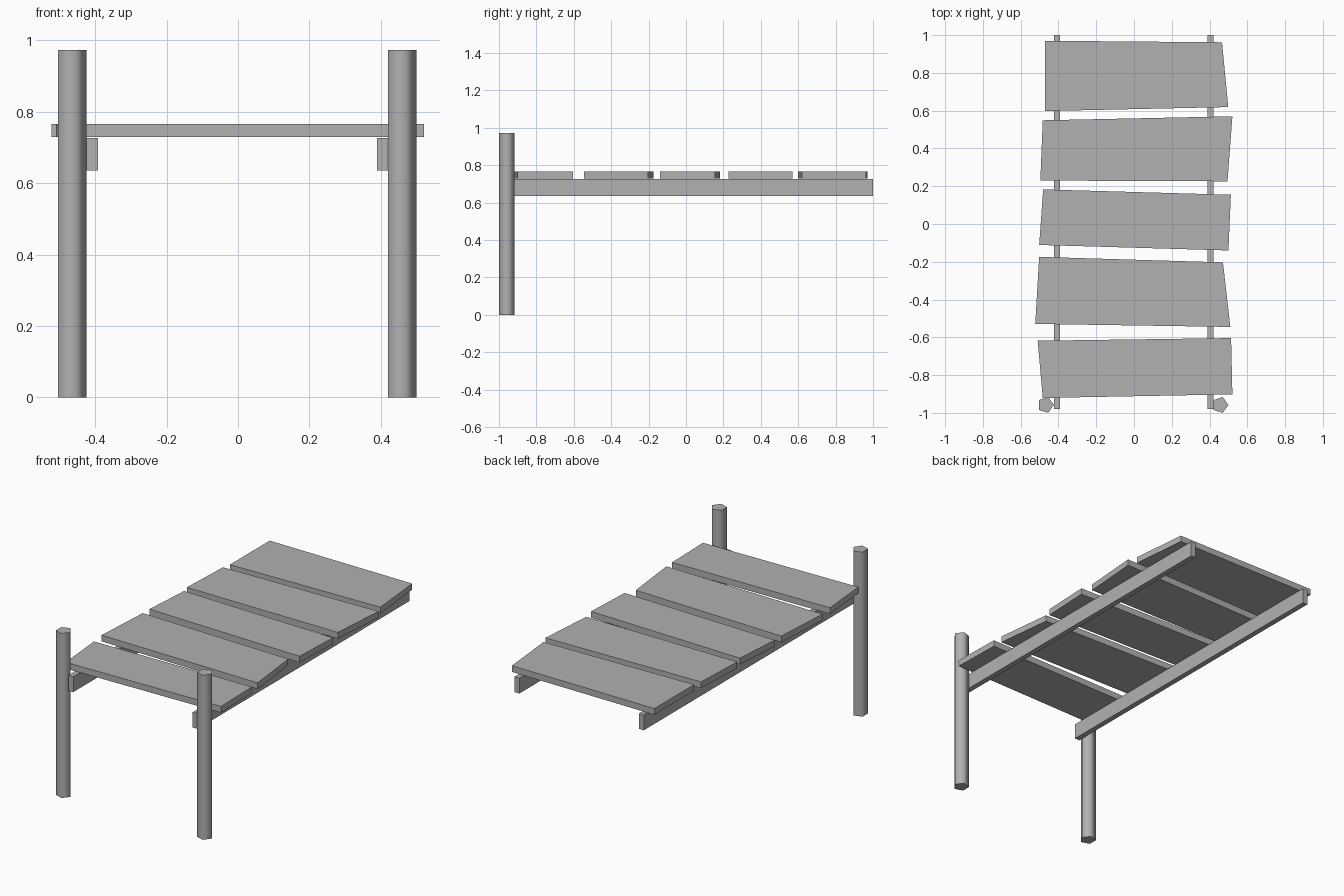
import bpy, math

if "Cube" in bpy.data.objects:
    bpy.data.objects.remove(bpy.data.objects["Cube"])

# Dark grey wood
wood = bpy.data.materials.new("dark_grey_wood")
wood.diffuse_color = (0.44, 0.44, 0.44, 1)
wood.use_nodes = True
wood.node_tree.nodes["Principled BSDF"].inputs["Base Color"].default_value = wood.diffuse_color

def prism(name, outline, z0, z1):
    """Extrude a counter-clockwise XY outline from z0 to z1."""
    n = len(outline)
    verts = [(x, y, z) for z in (z0, z1) for x, y in outline]
    faces = [tuple(reversed(range(n))), tuple(range(n, 2 * n))]
    faces += [(i, (i + 1) % n, (i + 1) % n + n, i + n) for i in range(n)]
    mesh = bpy.data.meshes.new(name)
    mesh.from_pydata(verts, [], faces)
    mesh.materials.append(wood)
    obj = bpy.data.objects.new(name, mesh)
    bpy.context.collection.objects.link(obj)
    return obj

# Five-sided front posts, smooth around the sides with sharp caps
R = 0.044
for side, cx in (("left", -0.468), ("right", 0.456)):
    ring = [(cx + R * math.cos(math.tau * i / 5), -0.958 + R * math.sin(math.tau * i / 5))
            for i in range(5)]
    post = prism(f"{side}_post", ring, 0, 0.973)
    bpy.ops.object.select_all(action='DESELECT')
    post.select_set(True)
    bpy.context.view_layer.objects.active = post
    bpy.ops.object.shade_smooth_by_angle(angle=math.radians(80))

# Long support rails
for side, x0, x1 in (("left", -0.424, -0.392), ("right", 0.39, 0.422)):
    prism(f"{side}_rail", [(x0, -0.98), (x1, -0.98), (x1, 1), (x0, 1)], 0.636, 0.727)

# Uneven deck planks, front to back: front-left, front-right, back-right, back-left
planks = [
    [(-0.483, -0.921), (0.521, -0.902), (0.514, -0.604), (-0.510, -0.618)],
    [(-0.523, -0.529), (0.510, -0.545), (0.471, -0.203), (-0.502, -0.174)],
    [(-0.502, -0.111), (0.500, -0.140), (0.513, 0.155), (-0.481, 0.183)],
    [(-0.496, 0.230), (0.495, 0.226), (0.521, 0.570), (-0.483, 0.549)],
    [(-0.472, 0.598), (0.499, 0.619), (0.466, 0.962), (-0.472, 0.970)],
]
for i, outline in enumerate(planks, 1):
    prism(f"deck_plank_{i}", outline, 0.729, 0.766)
